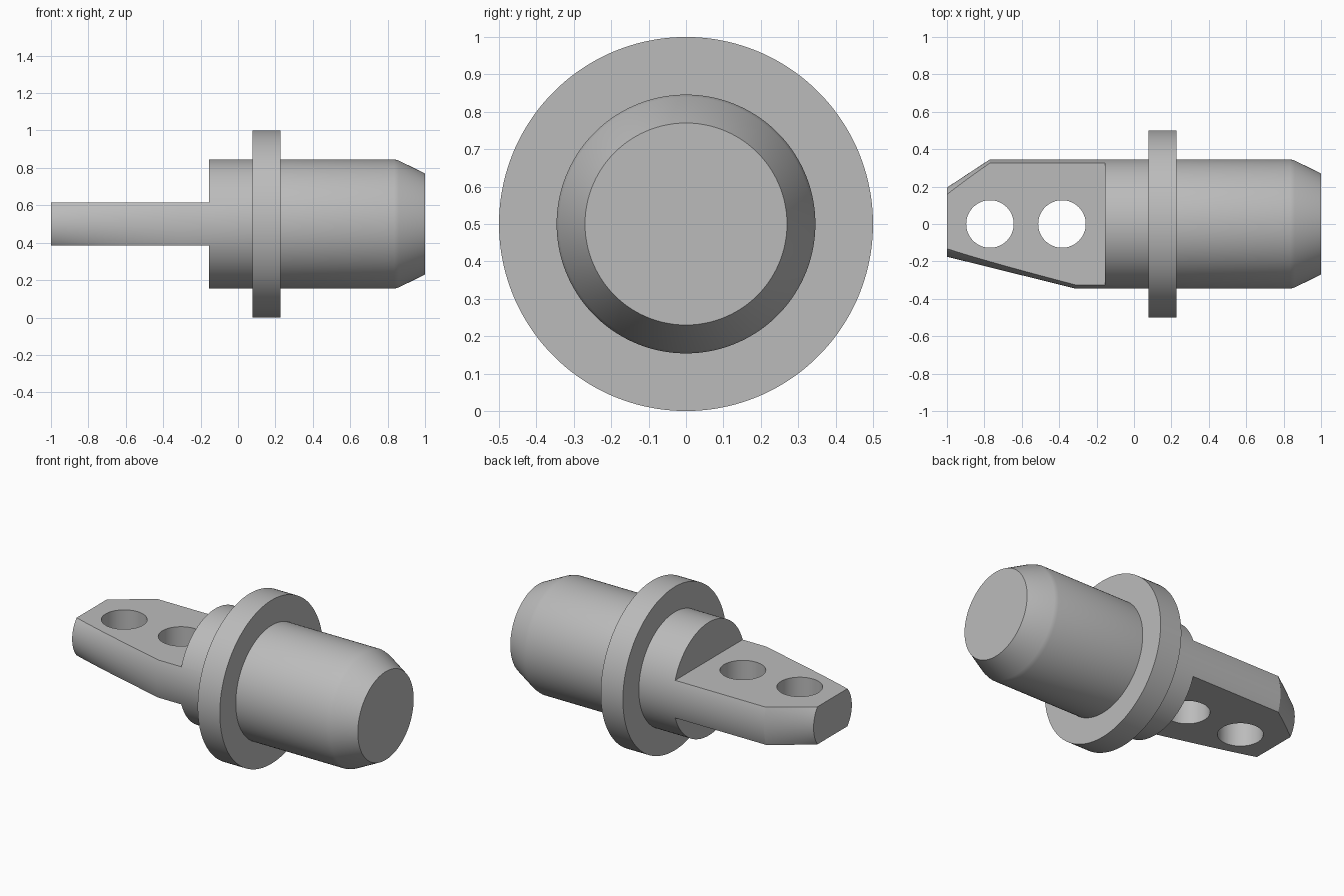
import bpy
import bmesh
from math import cos, sin, pi, radians
from mathutils import Matrix, Vector

cube = bpy.data.objects.get("Cube")
if cube:
    bpy.data.objects.remove(cube, do_unlink=True)

AXIS_Z = 0.5
BODY_R = 0.346
SHOULDER_X = -0.155
TONGUE_HALF = 0.115
SEGMENTS = 128

steel = bpy.data.materials.new("grey steel")
steel.use_nodes = True
grey = (0.5, 0.5, 0.5, 1)
steel.diffuse_color = grey
steel.node_tree.nodes["Principled BSDF"].inputs["Base Color"].default_value = grey


def make_object(name, bm):
    bmesh.ops.recalc_face_normals(bm, faces=bm.faces[:])
    mesh = bpy.data.meshes.new(name)
    bm.to_mesh(mesh)
    bm.free()
    mesh.materials.append(steel)
    obj = bpy.data.objects.new(name, mesh)
    bpy.context.collection.objects.link(obj)
    return obj


def turned_pin(name, profile):
    """Lathe around x; each station holds x, back radius and front radius."""
    bm = bmesh.new()
    rings = []
    for x, back, front in profile:
        ring = []
        for i in range(SEGMENTS):
            a = 2 * pi * (i + 0.5) / SEGMENTS
            r = back if cos(a) > 0 else front
            ring.append(bm.verts.new((x, r * cos(a), AXIS_Z + r * sin(a))))
        rings.append(ring)
    for r0, r1 in zip(rings, rings[1:]):
        for i in range(SEGMENTS):
            j = (i + 1) % SEGMENTS
            bm.faces.new((r0[i], r0[j], r1[j], r1[i]))
    bm.faces.new(rings[0])
    bm.faces.new(rings[-1])
    return make_object(name, bm)


def cut(target, cutter):
    cutter.hide_render = True
    mod = target.modifiers.new(cutter.name, "BOOLEAN")
    mod.operation = "DIFFERENCE"
    mod.solver = "EXACT"
    mod.object = cutter
    bpy.context.view_layer.objects.active = target
    bpy.ops.object.modifier_apply(modifier=mod.name)
    bpy.data.objects.remove(cutter, do_unlink=True)


# Pin: unequal nose tapers, shank, flange and chamfered end
front_mid = 0.175 + (BODY_R - 0.175) * 0.23 / 0.69
pin = turned_pin("flanged_pin", [
    (-1, 0.195, 0.175),
    (-0.77, BODY_R, front_mid),
    (-0.31, BODY_R, BODY_R),
    (0.077, BODY_R, BODY_R),
    (0.077, 0.5, 0.5),
    (0.227, 0.5, 0.5),
    (0.227, BODY_R, BODY_R),
    (0.835, BODY_R, BODY_R),
    (0.86, 0.339, 0.339),
    (1, 0.27, 0.27),
])

# Flats above and below the tongue
for side in (-1, 1):
    bm = bmesh.new()
    size = Vector((1, 1, 0.5))
    centre = Vector((SHOULDER_X - 0.5, 0, AXIS_Z + side * (TONGUE_HALF + 0.25)))
    bmesh.ops.create_cube(bm, size=1, matrix=Matrix.Translation(centre) @ Matrix.Diagonal(size).to_4x4())
    cut(pin, make_object("flat_cutter", bm))

# Two through holes
for x in (-0.77, -0.385):
    bm = bmesh.new()
    bmesh.ops.create_cone(bm, cap_ends=True, segments=64, radius1=0.127, radius2=0.127,
                          depth=0.6, matrix=Matrix.Translation((x, 0, AXIS_Z)))
    cut(pin, make_object("hole_cutter", bm))

# Smooth round surfaces with crisp machined edges
bpy.ops.object.select_all(action="DESELECT")
pin.select_set(True)
bpy.context.view_layer.objects.active = pin
bpy.ops.object.shade_smooth_by_angle(angle=radians(25))
